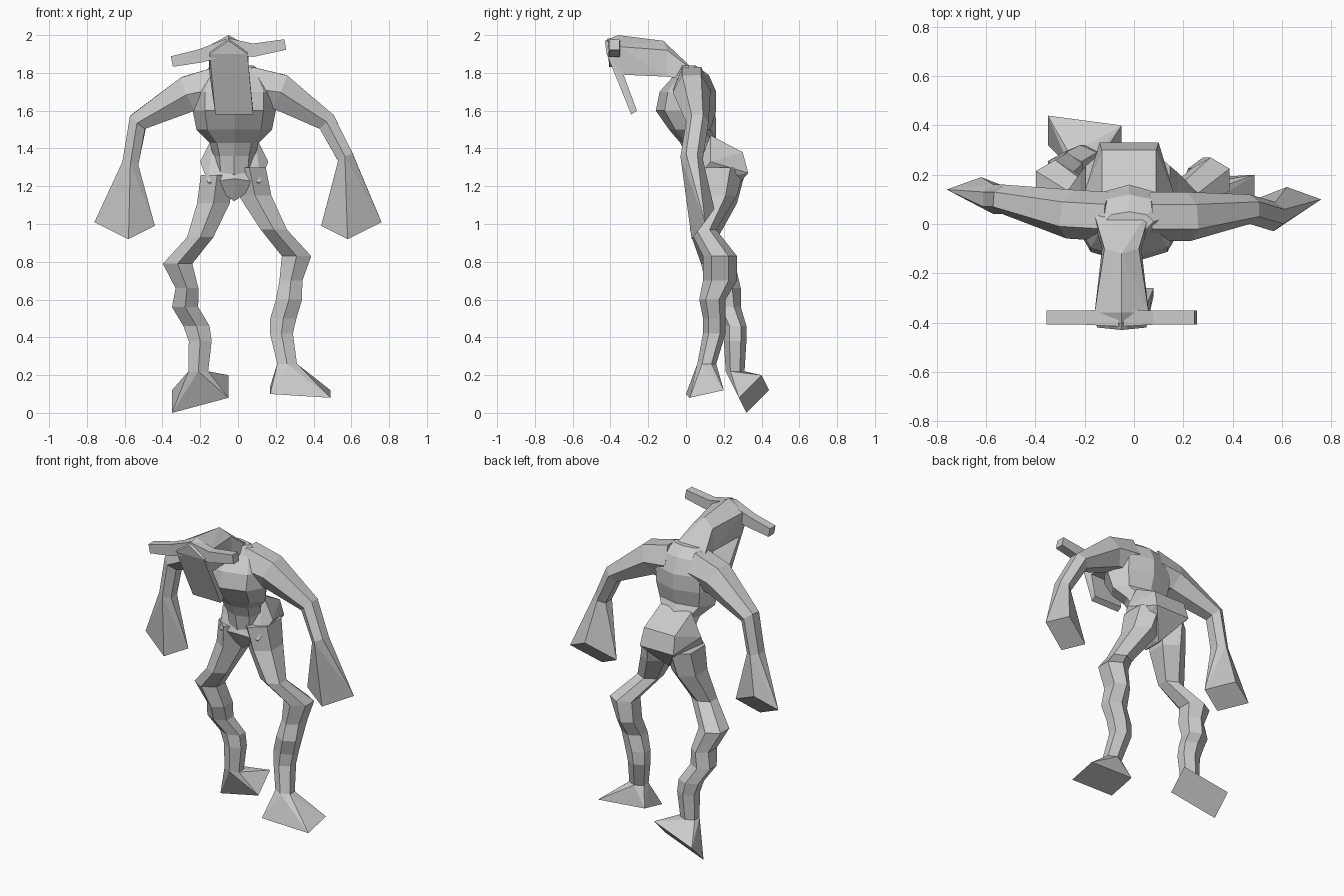
import bpy, bmesh, math
from mathutils import Vector

default_cube = bpy.data.objects.get("Cube")
if default_cube:
    bpy.data.objects.remove(default_cube, do_unlink=True)

GREY = (.6, .6, .6, 1)
skin = bpy.data.materials.new("grey_skin")
skin.use_nodes = True
skin.diffuse_color = GREY
skin.node_tree.nodes["Principled BSDF"].inputs["Base Color"].default_value = GREY


def finish(name, bm):
    """Turn a bmesh into a flat-shaded grey object."""
    bmesh.ops.recalc_face_normals(bm, faces=bm.faces)
    mesh = bpy.data.meshes.new(name)
    bm.to_mesh(mesh)
    bm.free()
    mesh.materials.append(skin)
    part = bpy.data.objects.new(name, mesh)
    bpy.context.collection.objects.link(part)


def ring(center, tangent, depth, width, sides, turn):
    """Polygon across the tangent: depth runs along y, width across it."""
    along = tangent.normalized()
    deep = (Vector((0, 1, 0)) - along * along.y).normalized()
    wide = along.cross(deep)
    angles = [(corner + turn) * math.tau / sides for corner in range(sides)]
    return [center + deep * depth * math.cos(angle) + wide * width * math.sin(angle)
            for angle in angles]


def loft(name, path, depths, widths, sides=6, turn=0, upright=False):
    """Skin polygon rings along a path and return the corners of the last ring."""
    bm = bmesh.new()
    points = [Vector(point) for point in path]
    rings = []
    for index, point in enumerate(points):
        following = points[min(index + 1, len(points) - 1)]
        previous = points[max(index - 1, 0)]
        tangent = Vector((0, 0, 1)) if upright else following - previous
        corners = ring(point, tangent, depths[index], widths[index], sides, turn)
        rings.append([bm.verts.new(corner) for corner in corners])
    for lower, upper in zip(rings, rings[1:]):
        for side in range(sides):
            other = (side + 1) % sides
            bm.faces.new((lower[side], lower[other], upper[other], upper[side]))
    bm.faces.new(rings[0])
    bm.faces.new(rings[-1])
    last_ring = [vert.co.copy() for vert in rings[-1]]
    finish(name, bm)
    return last_ring


def hull(name, points):
    """Faceted solid wrapped around a few corner points."""
    bm = bmesh.new()
    for point in points:
        bm.verts.new(point)
    result = bmesh.ops.convex_hull(bm, input=bm.verts)
    loose = {item for item in result["geom_interior"] + result["geom_unused"]
             if isinstance(item, bmesh.types.BMVert)}
    bmesh.ops.delete(bm, geom=list(loose), context="VERTS")
    bmesh.ops.dissolve_limit(bm, angle_limit=math.radians(4), verts=bm.verts, edges=bm.edges)
    finish(name, bm)


def mirrored(half, middle):
    """Mirror points, given by their offset from the middle, to both sides."""
    both = [(middle + side * x, y, z) for x, y, z in half for side in (-1, 1)]
    return list(dict.fromkeys(both))


# Trunk: narrow waist flaring into the ribcage and shoulders
BODY_X, HEAD_X = -.02, -.05
trunk = [(.1, 1.26, .08, .1), (.1, 1.36, .1, .11), (.07, 1.43, .1, .13), (.02, 1.5, .11, .2),
         (0, 1.6, .16, .22), (.01, 1.7, .15, .22), (.03, 1.79, .09, .17), (.01, 1.84, .04, .1)]
loft("torso", [(BODY_X, y, z) for y, z, depth, width in trunk],
     [row[-2] for row in trunk], [row[-1] for row in trunk], sides=8, upright=True)

# Pelvis: protruding rear, hips and pointed crotch
hull("pelvis", mirrored([
    (.11, .3, 1.38), (.12, .33, 1.27), (.18, .13, 1.33), (.14, .04, 1.22),
    (.11, .13, 1.47), (0, .01, 1.24), (0, .08, 1.12), (0, .2, 1.12)], BODY_X))

# Hunched neck and head share the nape; head and face plate share the jaw
collar = [(.12, .07, 1.79), (.1, -.03, 1.77), (0, .01, 1.85)]
nape = [(.08, -.1, 1.78), (.07, -.1, 1.92), (0, -.12, 1.97)]
brow = [(0, -.36, 2), (0, -.43, 1.97), (.11, -.36, 1.94)]
jaw = [(.1, -.42, 1.9), (.1, -.33, 1.79)]
chin = [(.1, -.29, 1.58), (.1, -.26, 1.6)]
hull("neck", mirrored(collar + nape, HEAD_X))
hull("head", mirrored(nape + brow + jaw, HEAD_X))
hull("face_plate", mirrored(jaw, HEAD_X) + mirrored(chin, HEAD_X + .03))

# Side horns: square bars that droop, then level out
horns = {"right_horn": [(-.2, 1.89), (-.35, 1.86)], "left_horn": [(.08, 1.92), (.25, 1.95)]}
for name, outline in horns.items():
    bar = [(x, -.38, z) for x, z in [(HEAD_X, 1.94)] + outline]
    loft(name, bar, [.05, .04, .04], [.06, .05, .04], sides=4, turn=.5)

# Arms, each ending in a wide paddle hand
arms = {
    "left": (1, [(.06, .03, 1.72), (.22, .03, 1.7), (.47, .06, 1.54), (.57, .03, 1.35)]),
    "right": (-1, [(-.1, .03, 1.72), (-.26, .04, 1.69), (-.53, .1, 1.54), (-.57, .1, 1.32)])}
for name, (side, joints) in arms.items():
    wrist = loft(name + "_arm", joints, [.1, .1, .06, .06], [.13, .11, .06, .05])
    palm = Vector((side * .6, .11 - side * .02, 1))
    across = Vector((side * .16, .01, .01))
    through = Vector((side * .02, .06, .08))
    hull(name + "_hand", wrist + [palm + across, palm - across, palm + through, palm - through])

# Legs with knobbly joints; each foot is a wedge spreading to a tilted sole
heights = [1.3, 1.15, .97, .83, .7, .6, .5, .42, .26]
leg_widths = [.1, .1, .08, .09, .07, .08, .08, .07, .06]
leg_depths = [.15, .12, .07, .09, .09, .07, .06, .06, .05]
legs = {
    "left": (0, [.06, .09, .19, .31, .28, .27, .24, .23, .26],
             [.16, .15, .09, .18, .18, .14, .15, .15, .11],
             [(.33, .1, .11), (.16, .01, -.01), (0, .09, .02)]),
    "right": (.04, [-.11, -.13, -.2, -.32, -.27, -.28, -.22, -.2, -.21],
              [.16, .15, .1, .17, .2, .22, .26, .26, .26],
              [(-.2, .36, .1), (.15, -.02, .04), (0, .06, .06)])}
for name, (drop, xs, ys, sole) in legs.items():
    joints = [(x, y, z - drop) for x, y, z in zip(xs, ys, heights)]
    ankle = loft(name + "_leg", joints, leg_depths, leg_widths, upright=True)
    middle, across, forward = [Vector(part) for part in sole]
    hull(name + "_foot", ankle + [middle + across * i + forward * j
                                  for i in (-1, 1) for j in (-1, 1)])
